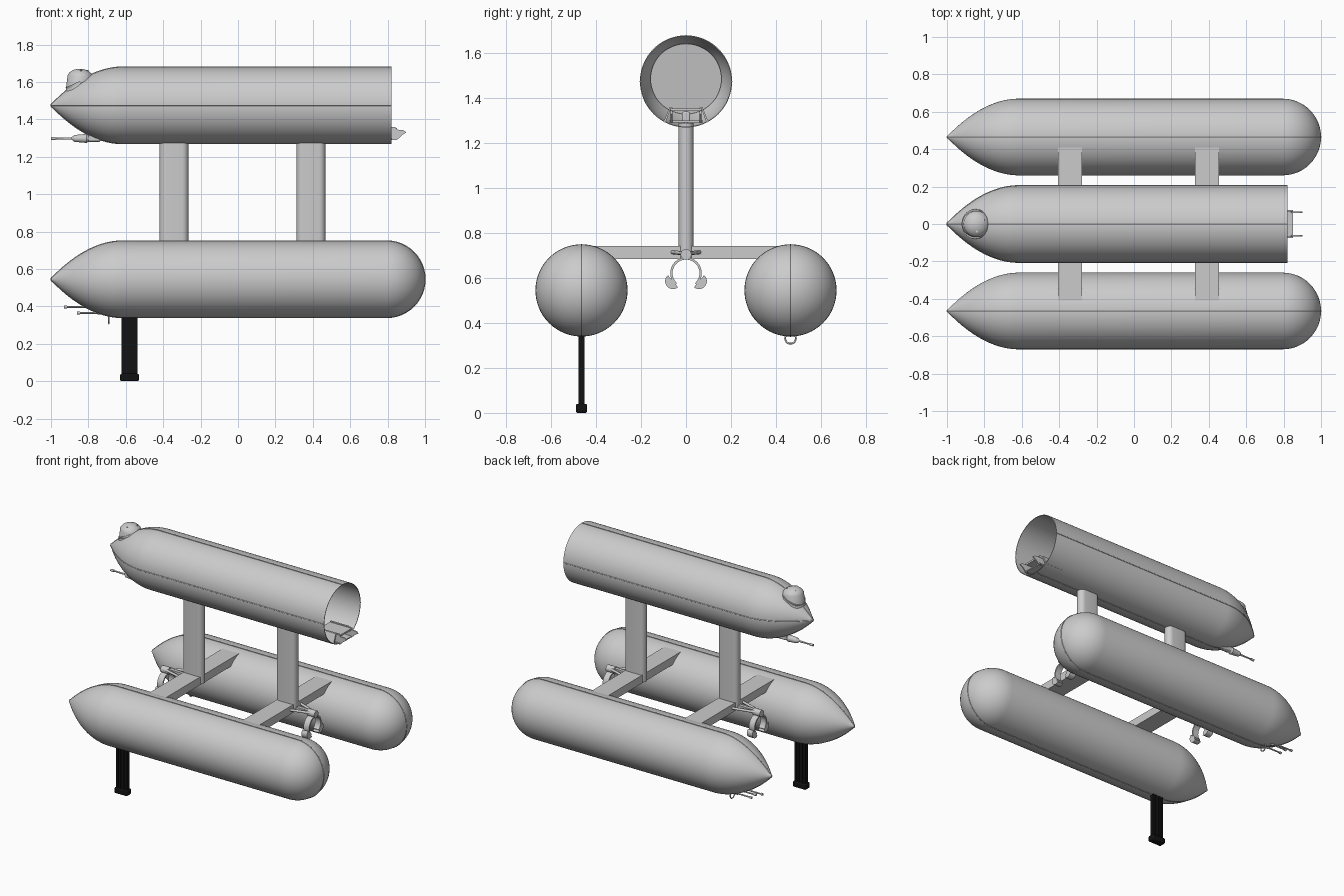
import bpy, bmesh, math
from mathutils import Vector, Matrix

if "Cube" in bpy.data.objects:
    bpy.data.objects.remove(bpy.data.objects["Cube"])

R = 0.205


def finish(name, bm, mat=None):
    bmesh.ops.remove_doubles(bm, verts=bm.verts, dist=1e-5)
    bmesh.ops.recalc_face_normals(bm, faces=bm.faces)
    me = bpy.data.meshes.new(name)
    bm.to_mesh(me)
    bm.free()
    ob = bpy.data.objects.new(name, me)
    bpy.context.collection.objects.link(ob)
    if mat:
        me.materials.append(mat)
    return ob


def lathe(name, prof, loc, segs=64, turn=None):
    """Revolve (x, r) points round the x axis."""
    bm = bmesh.new()
    rings = [[bm.verts.new((x, r * math.cos(2 * math.pi * i / segs), r * math.sin(2 * math.pi * i / segs)))
              for i in range(segs)] for x, r in prof]
    for a, b in zip(rings, rings[1:]):
        for i in range(segs):
            j = (i + 1) % segs
            bm.faces.new((a[i], a[j], b[j], b[i]))
    m = Matrix.Translation(loc) @ (turn or Matrix())
    bmesh.ops.transform(bm, matrix=m, verts=bm.verts)
    return finish(name, bm)


def prism(name, pts, axis, lo, hi, mat=None):
    """Extrude a 2D outline along an axis."""
    put = {'x': lambda a, b, d: (d, a, b), 'y': lambda a, b, d: (a, d, b), 'z': lambda a, b, d: (a, b, d)}[axis]
    bm = bmesh.new()
    f = bm.faces.new([bm.verts.new(put(a, b, lo)) for a, b in pts])
    ext = bmesh.ops.extrude_face_region(bm, geom=[f])['geom']
    bmesh.ops.translate(bm, vec=put(0, 0, hi - lo), verts=[v for v in ext if isinstance(v, bmesh.types.BMVert)])
    return finish(name, bm, mat)


def box(name, x, y, z, bevel=0, mat=None):
    ob = prism(name, [(x[0], y[0]), (x[1], y[0]), (x[1], y[1]), (x[0], y[1])], 'z', z[0], z[1], mat)
    if bevel:
        b = ob.modifiers.new("bevel", 'BEVEL')
        b.width = bevel
        b.segments = 2
    return ob


def rod(name, pts, r, cyclic=False):
    cu = bpy.data.curves.new(name, 'CURVE')
    cu.dimensions = '3D'
    cu.bevel_depth = r
    cu.bevel_resolution = 2
    cu.use_fill_caps = True
    sp = cu.splines.new('POLY')
    sp.points.add(len(pts) - 1)
    for p, c in zip(sp.points, pts):
        p.co = (*c, 1)
    sp.use_cyclic_u = cyclic
    ob = bpy.data.objects.new(name, cu)
    bpy.context.collection.objects.link(ob)
    return ob


def arc(cx, cy, r, a0, a1, n):
    return [(cx + r * math.cos(math.radians(a0 + (a1 - a0) * i / n)),
             cy + r * math.sin(math.radians(a0 + (a1 - a0) * i / n))) for i in range(n + 1)]


black = bpy.data.materials.new("black")
black.diffuse_color = (0.006, 0.006, 0.006, 1)
black.use_nodes = True
black.node_tree.nodes["Principled BSDF"].inputs["Base Color"].default_value = black.diffuse_color

# Hull profiles: pointed nose, straight barrel, round tail
nose = [(-1, 0), (-0.998, 0.008)] + [(-0.99 + 0.39 * i / 16, R * (1 - (1 - i / 16) ** 2) + 0.013 * (1 - i / 16))
                                     for i in range(17)]
tail = [(0.795 + 0.205 * math.sin(math.pi / 24 * i), R * math.cos(math.pi / 24 * i)) for i in range(13)]
for side, y in (("left", 0.465), ("right", -0.465)):
    lathe(side + "_pontoon", nose + tail, (0, y, 0.545))
    seam = [(x, y, 0.545 + r) for x, r in nose + tail] + [(x, y, 0.545 - r) for x, r in reversed(nose + tail)][1:-1]
    rod(side + "_pontoon_seam", seam, 0.003, True)

# Upper hull: open-ended thin shell
outer = nose + [(0.82, R)]
inner = [(x + 0.004, max(r - 0.004, 0)) for x, r in reversed(nose)]
lathe("upper_hull", outer + [(0.82, R - 0.004)] + inner, (0, 0, 1.475))
for i, (dy, dz) in enumerate(((0, 1), (0, -1), (1, 0), (-1, 0))):
    rod("upper_hull_seam", [(x, dy * r, 1.475 + dz * r) for x, r in outer], 0.003)

# Tilted bulkhead inside the nose
lathe("bulkhead", [(0, 0), (0, 0.158), (0.008, 0.158), (0.008, 0)], (-0.77, 0, 1.487), 48,
      Matrix.Rotation(math.radians(8), 4, 'Y'))

# Rear tray with pointed side plates
box("tray_top", (0.68, 0.85), (-0.07, 0.07), (1.343, 1.355))
box("tray_floor", (0.68, 0.85), (-0.075, 0.075), (1.292, 1.3))
for s in (-1, 1):
    prism("tray_side", [(0.68, 1.29), (0.85, 1.29), (0.88, 1.318), (0.90, 1.33), (0.885, 1.342), (0.85, 1.345),
                        (0.84, 1.36), (0.68, 1.36)], 'y', s * 0.064 - 0.004, s * 0.064 + 0.004)
    prism("tray_skirt", [(s * 0.066, 1.36), (s * 0.074, 1.36), (s * 0.1, 1.295), (s * 0.09, 1.295)], 'x', 0.68, 0.82)

# Struts, crossbeams and the claws hung off them
for x, cx, sgn in ((-0.3425, -0.565, -1), (0.39, 0.585, 1)):
    w = 0.077 - 0.033
    prism("strut", arc(x + w, 0, 0.033, -90, 90, 12) + arc(x - w, 0, 0.033, 90, 270, 12), 'z', 0.69, 1.29)
    box("crossbeam", (x - 0.065, x + 0.065), (-0.41, 0.41), (0.685, 0.742))
    lathe("claw_pivot", [(-0.03, 0), (-0.03, 0.024), (0.03, 0.024), (0.03, 0)], (cx, 0, 0.705), 20)
    box("claw_arm", sorted((x, cx)), (-0.012, 0.012), (0.695, 0.72))
    for s in (-1, 1):
        rod("claw_brace", [(x + sgn * 0.06, s * 0.06, 0.715), (cx, s * 0.012, 0.71)], 0.009)
        band = arc(0, 0.622, 0.07, 88, -48, 20) + arc(0, 0.622, 0.06, -48, 88, 20)
        prism("claw_jaw", [(s * a, b) for a, b in band], 'x', cx - 0.022, cx + 0.022)
        prism("claw_pad", [(s * a, b) for a, b in arc(0.058, 0.586, 0.035, -130, 50, 16)], 'x', cx - 0.022, cx + 0.022)

# Domed turret on the nose
tilt = Matrix.Rotation(math.radians(-90), 4, 'Y')
lathe("turret", [(0, 0), (0, 0.072), (0.085, 0.07), (0.1, 0.062), (0.115, 0.045), (0.124, 0.02), (0.126, 0)],
      (-0.85, 0, 1.545), 40, Matrix.Rotation(math.radians(6), 4, 'Y') @ tilt)
lathe("turret_ring", [(0, 0.06), (0, 0.079), (0.012, 0.079), (0.012, 0.06)], (-0.845, 0, 1.592), 40,
      Matrix.Rotation(math.radians(-25), 4, 'Y') @ tilt)
for a in (30, 150, 270):
    c, s = math.cos(math.radians(a)), math.sin(math.radians(a))
    lathe("turret_bolt", [(0, 0), (0, 0.006), (0.008, 0.006), (0.008, 0)],
          (-0.84 + 0.04 * c, 0.04 * s, 1.655), 10, tilt)

# Chin gun
lathe("chin_gun", [(-1, 0), (-1, 0.008), (-0.975, 0.008), (-0.975, 0.005), (-0.89, 0.006), (-0.875, 0.018),
                   (-0.81, 0.024), (-0.8, 0.018), (-0.74, 0.018), (-0.73, 0)], (0, 0, 1.298), 20)
box("chin_gun_mount", (-0.8, -0.72), (-0.018, 0.018), (1.283, 1.34), 0.006)

# Small gun cluster and ring under the left pontoon
for x0, dy, z in ((-0.93, 0, 0.397), (-0.86, -0.025, 0.365), (-0.86, 0.025, 0.365)):
    lathe("pontoon_gun", [(x0, 0), (x0, 0.008), (x0 + 0.015, 0.008), (x0 + 0.015, 0.005), (-0.75, 0.005),
                          (-0.75, 0.009), (-0.68, 0.009), (-0.68, 0)], (0, 0.465 + dy, z), 14)
rod("pontoon_ring", [(-0.69, a, b) for a, b in arc(0.465, 0.332, 0.024, 0, 345, 23)], 0.004, True)

# Black landing leg with slatted column and foot
ly = -0.465
box("leg_column", (-0.622, -0.538), (ly - 0.009, ly + 0.009), (0.03, 0.36), 0, black)
for x in (-0.615, -0.594, -0.566, -0.545):
    box("leg_rail", (x - 0.007, x + 0.007), (ly - 0.014, ly + 0.014), (0.03, 0.36), 0, black)
box("leg_foot", (-0.63, -0.53), (ly - 0.025, ly + 0.025), (0, 0.04), 0.007, black)

# Smooth shading with sharp edges kept
bpy.ops.object.select_all(action='DESELECT')
for ob in bpy.context.scene.objects:
    if ob.type == 'MESH':
        ob.select_set(True)
        bpy.context.view_layer.objects.active = ob
bpy.ops.object.shade_smooth_by_angle(angle=math.radians(30))
